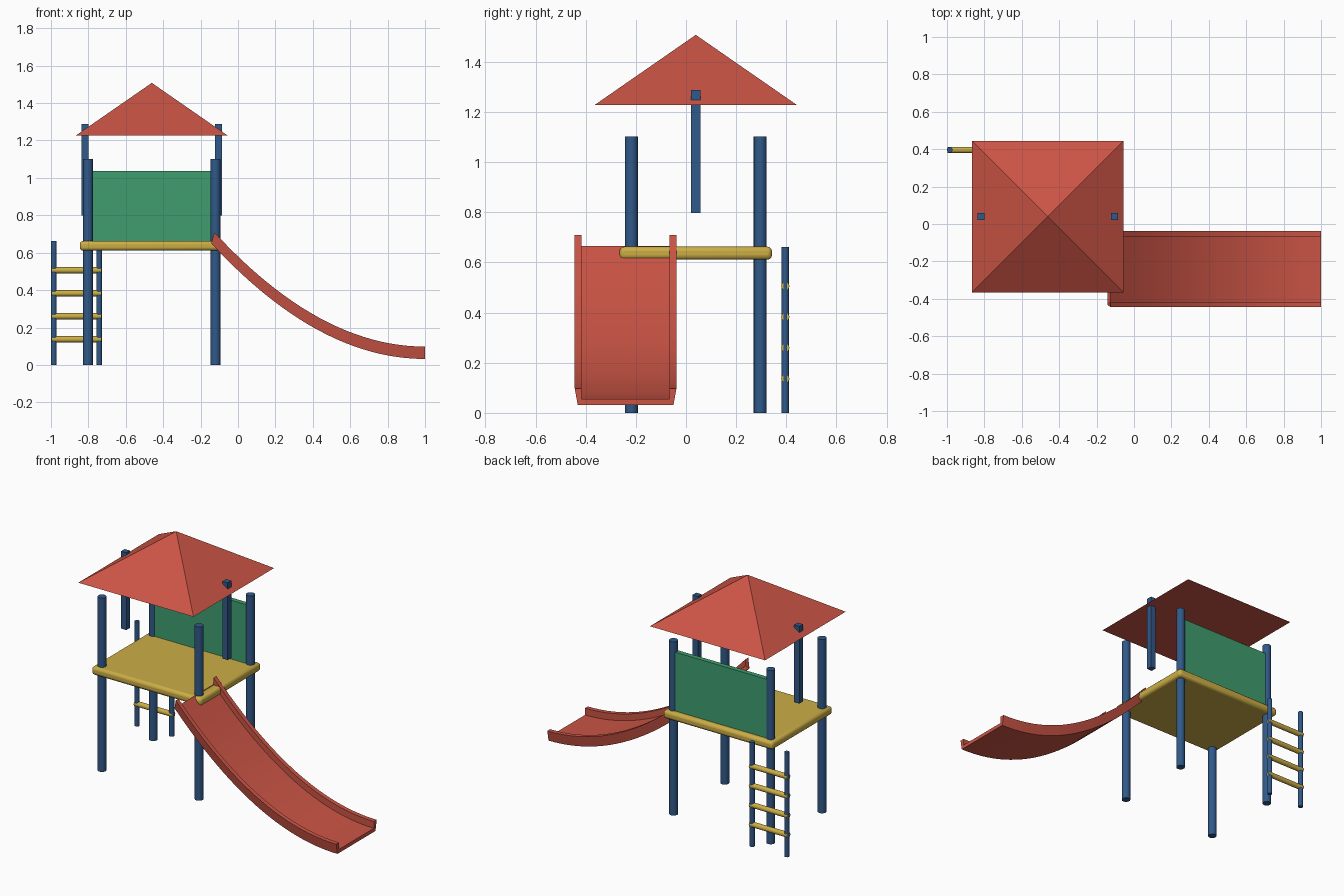
import bpy, bmesh, math
from mathutils import Vector

if "Cube" in bpy.data.objects:
    bpy.data.objects.remove(bpy.data.objects["Cube"])


def material(name, rgb):
    m = bpy.data.materials.new(name)
    m.diffuse_color = (*rgb, 1)
    m.use_nodes = True
    m.node_tree.nodes["Principled BSDF"].inputs["Base Color"].default_value = m.diffuse_color
    return m


RED = material("red", (0.60, 0.09, 0.06))
BLUE = material("blue", (0.03, 0.10, 0.25))
YELLOW = material("yellow", (0.60, 0.42, 0.06))
GREEN = material("green", (0.05, 0.34, 0.16))

CX, CY = -0.461, 0.039          # tower centre


def finish(name, mat, smooth=True):
    ob = bpy.context.object
    ob.name = ob.data.name = name
    ob.data.materials.append(mat)
    if smooth:
        bpy.ops.object.shade_smooth_by_angle(angle=math.radians(35))
    return ob


def box(name, lo, hi, mat, bevel=0):
    lo, hi = Vector(lo), Vector(hi)
    bpy.ops.mesh.primitive_cube_add(size=1, location=(lo + hi) / 2)
    ob = bpy.context.object
    ob.scale = hi - lo
    bpy.ops.object.transform_apply(location=False, rotation=False, scale=True)
    if bevel:
        mod = ob.modifiers.new("bevel", 'BEVEL')
        mod.width, mod.segments = bevel, 3
    return finish(name, mat, bool(bevel))


def rod(name, a, b, r, mat, sides=16):
    a, b = Vector(a), Vector(b)
    d = b - a
    bpy.ops.mesh.primitive_cylinder_add(
        vertices=sides, radius=r, depth=d.length, location=(a + b) / 2,
        rotation=d.to_track_quat('Z', 'Y').to_euler())
    return finish(name, mat)


# deck
box("deck", (CX - 0.385, CY - 0.304, 0.611), (CX + 0.385, CY + 0.304, 0.663), YELLOW, 0.018)

# corner posts and roof supports
for sx, side in ((-1, "left"), (1, "right")):
    for sy, end in ((-1, "front"), (1, "back")):
        x, y = CX + sx * 0.341, CY + sy * 0.257
        rod(f"{end}_{side}_post", (x, y, 0), (x, y, 1.102), 0.026, BLUE)
    x = CX + sx * 0.356
    box(f"{side}_roof_support", (x - 0.0185, CY - 0.0185, 0.798),
        (x + 0.0185, CY + 0.0185, 1.288), BLUE)

# back panel
box("back_panel", (CX - 0.33, CY + 0.242, 0.66), (CX + 0.33, CY + 0.272, 1.036), GREEN)

# pyramid roof
bpy.ops.mesh.primitive_cone_add(vertices=4, radius1=0.404 * math.sqrt(2), radius2=0, depth=0.28,
                                location=(CX, CY, 1.368), rotation=(0, 0, math.pi / 4))
finish("roof", RED, False)

# ladder
LY = 0.396
for x, side in ((-0.985, "left"), (-0.742, "right")):
    rod(f"ladder_{side}_rail", (x, LY, 0), (x, LY, 0.662), 0.015, BLUE)
for i in range(4):
    z = 0.137 + i * 0.123
    rod(f"ladder_rung_{i + 1}", (-0.998, LY, z), (-0.729, LY, z), 0.0165, YELLOW)

# slide: trough section swept down a parabola
SY, X0, STEPS = -0.241, -0.126, 24
bm = bmesh.new()
rings = []
for i in range(STEPS + 1):
    u = 1 - i / STEPS
    x, z = 1 - (1 - X0) * u, 0.055 + 0.611 * u * u
    slope = 2 * 0.611 * u / (1 - X0)
    n = Vector((slope, 1)).normalized() * 0.023
    half = [(0.175, x, z), (0.175, x, z + 0.043), (0.203, x, z + 0.043),
            (0.191, x - n.x, z - n.y)]
    pts = [(px, SY + w, pz) for w, px, pz in half]
    pts += [(px, SY - w, pz) for w, px, pz in reversed(half)]
    rings.append([bm.verts.new(p) for p in pts])
for a, b in zip(rings, rings[1:]):
    for k in range(8):
        m = (k + 1) % 8
        bm.faces.new((a[k], a[m], b[m], b[k]))
# end caps: two walls and the bed
for r in (rings[0], rings[-1]):
    for q in ((0, 1, 2, 3), (7, 6, 5, 4), (0, 3, 4, 7)):
        bm.faces.new([r[k] for k in q])
bmesh.ops.recalc_face_normals(bm, faces=bm.faces)
me = bpy.data.meshes.new("slide")
bm.to_mesh(me)
bm.free()
slide = bpy.data.objects.new("slide", me)
bpy.context.collection.objects.link(slide)
bpy.ops.object.select_all(action='DESELECT')
slide.select_set(True)
bpy.context.view_layer.objects.active = slide
finish("slide", RED)
